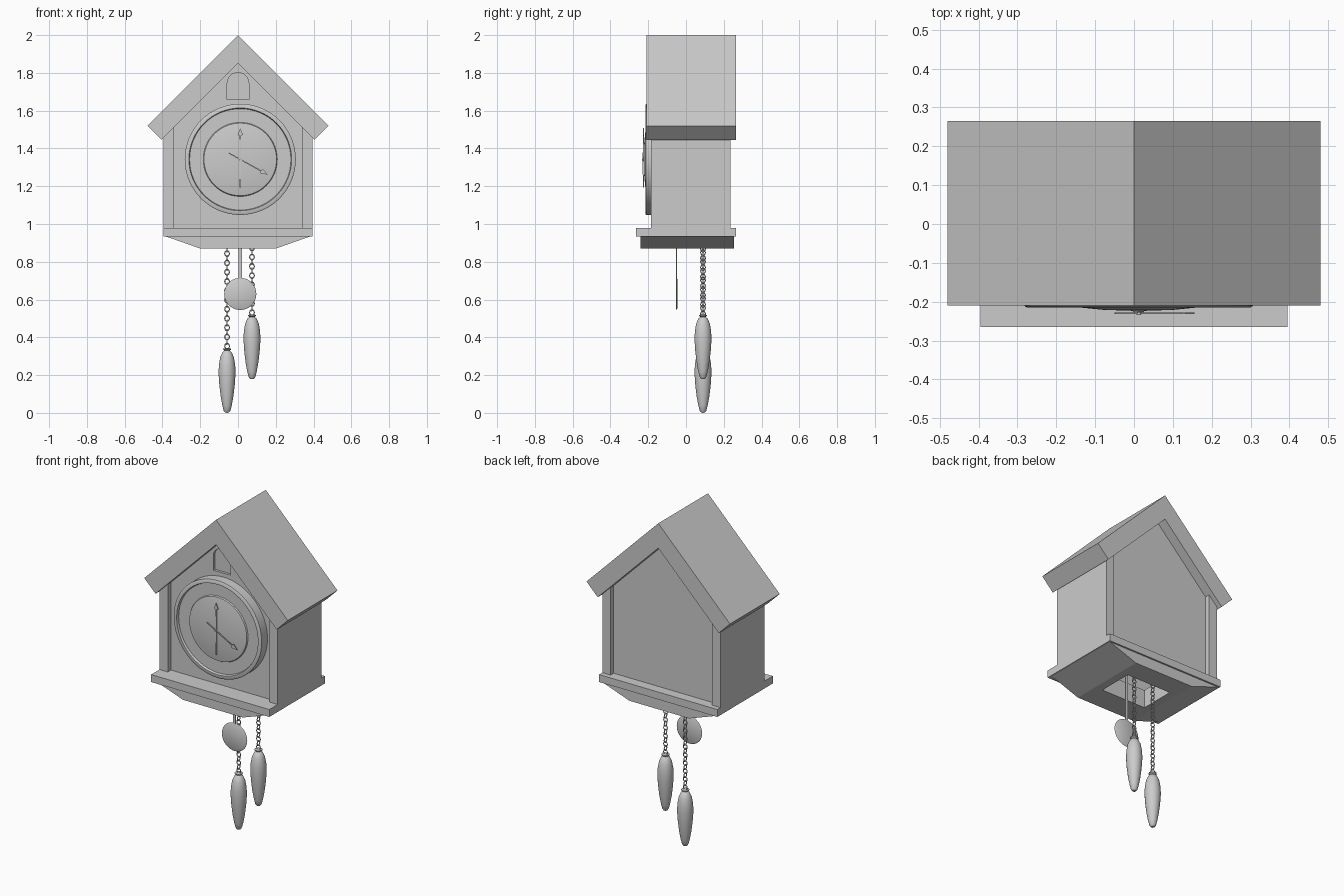
import bpy, bmesh, math
from mathutils import Matrix, Vector

if "Cube" in bpy.data.objects:
    bpy.data.objects.remove(bpy.data.objects["Cube"])


def finish(bm, name, smooth=False):
    bmesh.ops.recalc_face_normals(bm, faces=bm.faces)
    me = bpy.data.meshes.new(name)
    bm.to_mesh(me)
    bm.free()
    ob = bpy.data.objects.new(name, me)
    bpy.context.collection.objects.link(ob)
    if smooth:
        bpy.ops.object.select_all(action='DESELECT')
        ob.select_set(True)
        bpy.context.view_layer.objects.active = ob
        bpy.ops.object.shade_smooth_by_angle(angle=math.radians(35))
    return ob


def prism(name, pts, y0, y1):
    """Extrude an xz outline from y0 to y1."""
    bm = bmesh.new()
    f = bm.faces.new([bm.verts.new((x, y0, z)) for x, z in pts])
    r = bmesh.ops.extrude_face_region(bm, geom=[f])
    vs = [v for v in r['geom'] if isinstance(v, bmesh.types.BMVert)]
    bmesh.ops.translate(bm, verts=vs, vec=(0, y1 - y0, 0))
    return finish(bm, name)


def box(name, x0, x1, y0, y1, z0, z1):
    return prism(name, [(x0, z0), (x1, z0), (x1, z1), (x0, z1)], y0, y1)


def lathe(name, prof, loc, n=32, facing=False):
    """Spin a (radius, height) profile; facing turns its axis towards -y."""
    bm = bmesh.new()
    vs = [bm.verts.new((r, 0, h)) for r, h in prof]
    es = [bm.edges.new(p) for p in zip(vs, vs[1:])]
    bmesh.ops.spin(bm, geom=vs + es, cent=(0, 0, 0), axis=(0, 0, 1),
                   angle=math.tau, steps=n, use_duplicate=False)
    bmesh.ops.remove_doubles(bm, verts=bm.verts, dist=1e-5)
    m = Matrix.Translation(loc)
    if facing:
        m = m @ Matrix.Rotation(math.pi / 2, 4, 'X')
    bm.transform(m)
    return finish(bm, name, True)


def cut(ob, cutter):
    mod = ob.modifiers.new('cut', 'BOOLEAN')
    mod.operation = 'DIFFERENCE'
    mod.solver = 'EXACT'
    mod.object = cutter
    cutter.hide_render = True
    cutter.hide_viewport = True


# Roof: one gabled slab
prism('roof', [(0, 2), (.48, 1.52), (.405, 1.445), (0, 1.85), (-.405, 1.445), (-.48, 1.52)],
      -.21, .265)

# Side walls, whose ends frame the inset panels
for s, side in ((-1, 'left'), (1, 'right')):
    prism(side + '_wall', [(s * .34, .975), (s * .395, .975), (s * .395, 1.455), (s * .34, 1.51)],
          -.185, .235)

# Front and back gable panels
gable = [(-.34, .975), (.34, .975), (.34, 1.51), (0, 1.85), (-.34, 1.51)]
front = prism('front_panel', gable, -.155, -.115)
prism('back_panel', gable, .175, .205)

# Bird door recess with arched top
arch = [(-.057, 1.66), (.057, 1.66)]
arch += [(.057 * math.cos(a), 1.745 + .057 * math.sin(a))
         for a in [math.pi * i / 12 for i in range(13)]]
cut(front, prism('door_cutter', arch, -.2, -.14))

# Base ledge and tapered bottom with an opening for the chains
ledge = box('base_ledge', -.395, .395, -.265, .265, .935, .98)
taper = prism('base_taper', [(-.39, .937), (-.2, .87), (.2, .87), (.39, .937)], -.24, .255)
hole = box('base_cutter', -.15, .15, -.09, .125, .8, 1.05)
cut(ledge, hole)
cut(taper, hole)

# Clock dial: rim, recessed ring and domed centre
C = (.012, -.155, 1.342)
lathe('dial', [(0, 0), (.294, 0), (.294, .056), (.288, .06), (.272, .06), (.268, .046),
               (.196, .046), (.192, .053), (.15, .060), (.09, .066), (0, .069)], C, 64, True)


# Clock hands: slim shaft with arrow tip
def hand(name, tail, length, angle, y):
    c, s = math.cos(angle), math.sin(angle)
    w = .003
    pts = [(-tail, -w), (length - .04, -w), (length - .035, -.014), (length, 0),
           (length - .035, .014), (length - .04, w), (-tail, w)]
    prism(name, [(C[0] + u * c - v * s, C[2] + u * s + v * c) for u, v in pts], y, y + .004)


hand('minute_hand', .15, .165, math.pi / 2, -.2275)
hand('hour_hand', .07, .165, math.radians(-29), -.2315)
lathe('hand_pin', [(0, 0), (.006, 0), (.006, .079), (0, .079)], C, 12, True)

# Pendulum
box('pendulum_rod', .003, .021, -.053, -.047, .64, 1.3)
lathe('pendulum_disc', [(0, -.004), (.078, -.004), (.085, 0), (.078, .004), (0, .004)],
      (.012, -.05, .63), 40, True)


# Chain of alternating torus links
def chain(name, x, y, z0, z1):
    bm = bmesh.new()
    R, r, n, k = .0125, .0028, 12, 6
    z, i = z0, 0
    while z < z1:
        turn = Matrix.Rotation(math.pi / 2 * (i % 2), 3, 'Z')
        grid = []
        for a in range(n):
            A = math.tau * a / n
            ring = []
            for b in range(k):
                B = math.tau * b / k
                q = R + r * math.cos(B)
                p = Vector((q * math.cos(A), r * math.sin(B), q * 1.2 * math.sin(A)))
                ring.append(bm.verts.new(turn @ p + Vector((x, y, z))))
            grid.append(ring)
        for a in range(n):
            for b in range(k):
                g, h = grid[a], grid[(a + 1) % n]
                bm.faces.new((g[b], h[b], h[(b + 1) % k], g[(b + 1) % k]))
        z += .0245
        i += 1
    finish(bm, name, True)


# Pine-cone shaped weights on their chains
for x, z, side in ((-.058, 0, 'left'), (.074, .178, 'right')):
    lathe(side + '_weight', [(0, 0), (.01, .002), (.018, .012), (.025, .04), (.034, .09),
                             (.041, .15), (.045, .21), (.043, .255), (.036, .295), (.024, .322),
                             (.014, .33), (.022, .336), (.022, .341), (0, .343)],
          (x, .09, z), 32)
    chain(side + '_chain', x, .09, z + .353, 1.1)
